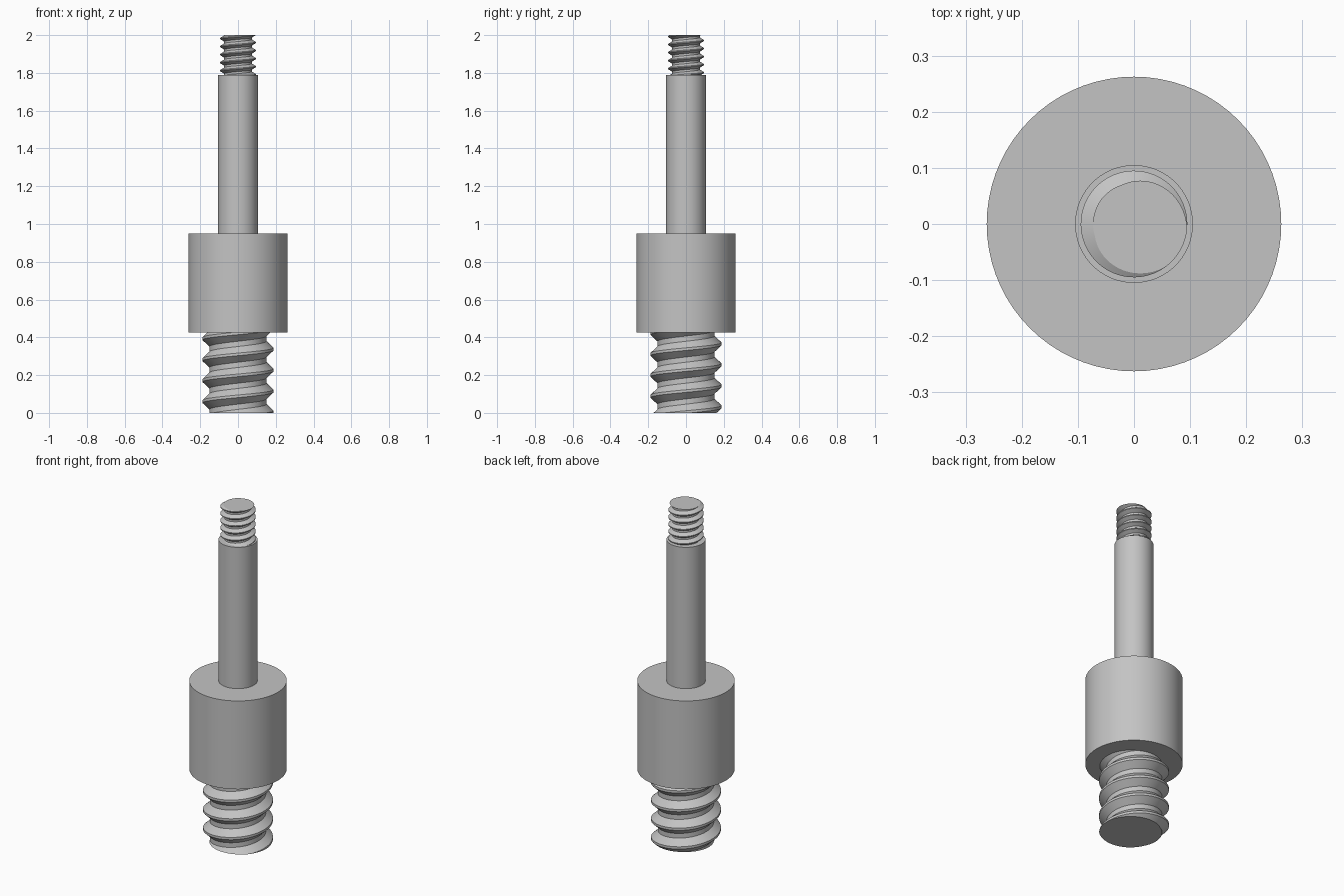
import bpy
import bmesh
from math import cos, sin, tau, radians

cube = bpy.data.objects.get("Cube")
if cube:
    bpy.data.objects.remove(cube, do_unlink=True)

# One plain metal colour for everything
STEEL = (0.55, 0.55, 0.55, 1.0)
steel = bpy.data.materials.new("grey steel")
steel.use_nodes = True
steel.diffuse_color = STEEL
steel.node_tree.nodes["Principled BSDF"].inputs["Base Color"].default_value = STEEL

SEGMENTS = 72


def finish(bm, name):
    """Turn a bmesh into a smooth-shaded steel object with sharp edges."""
    bmesh.ops.recalc_face_normals(bm, faces=bm.faces[:])
    mesh = bpy.data.meshes.new(name)
    bm.to_mesh(mesh)
    bm.free()
    mesh.materials.append(steel)
    obj = bpy.data.objects.new(name, mesh)
    bpy.context.collection.objects.link(obj)
    bpy.ops.object.select_all(action='DESELECT')
    obj.select_set(True)
    bpy.context.view_layer.objects.active = obj
    bpy.ops.object.shade_smooth_by_angle(angle=radians(25))
    return obj


def cylinder(name, radius, bottom, top):
    bm = bmesh.new()
    bmesh.ops.create_cone(bm, cap_ends=True, segments=SEGMENTS, radius1=radius,
                          radius2=radius, depth=top - bottom)
    bmesh.ops.translate(bm, verts=bm.verts[:], vec=(0, 0, (bottom + top) / 2))
    return finish(bm, name)


def thread(name, minor, major, pitch, bottom, top, crest_z, crest_angle):
    """Right-hand helical thread, trimmed flat and capped at both ends."""
    # Flat crest, sloping flank, flat root, as fractions of the pitch
    profile = [(-1 / 16, major), (1 / 16, major), (3 / 8, minor), (5 / 8, minor)]
    first = int((bottom - crest_z) / pitch - 3) * SEGMENTS
    last = int((top - crest_z) / pitch + 3) * SEGMENTS
    bm = bmesh.new()
    rows = []
    for i in range(first, last + 1):
        a = crest_angle + tau * i / SEGMENTS
        rows.append([bm.verts.new((r * cos(a), r * sin(a),
                                   crest_z + pitch * (i / SEGMENTS + t)))
                     for t, r in profile])
    # The last profile point joins the first one a full turn later
    for i in range(len(rows) - SEGMENTS - 1):
        here = rows[i] + [rows[i + SEGMENTS][0]]
        there = rows[i + 1] + [rows[i + 1 + SEGMENTS][0]]
        for k in range(len(profile)):
            bm.faces.new((here[k], there[k], there[k + 1], here[k + 1]))
    # Flat ends
    for z, direction in ((bottom, -1), (top, 1)):
        cut = bmesh.ops.bisect_plane(
            bm, geom=bm.verts[:] + bm.edges[:] + bm.faces[:], dist=1e-6,
            plane_co=(0, 0, z), plane_no=(0, 0, direction), clear_outer=True)
        rim = [e for e in cut["geom_cut"] if isinstance(e, bmesh.types.BMEdge)]
        bmesh.ops.edgeloop_fill(bm, edges=rim)
    loose = [v for v in bm.verts if not v.link_faces]
    bmesh.ops.delete(bm, geom=loose, context='VERTS')
    return finish(bm, name)


# Plain turned sections
cylinder("collar", 0.2625, 0.425, 0.95)
cylinder("shank", 0.105, 0.945, 1.79)

# Coarse thread below the collar, fine thread on the tip
thread("lower_thread", 0.151, 0.188, 0.111, 0.0, 0.43, 0.0, radians(-15))
thread("upper_thread", 0.073, 0.095, 0.0425, 1.785, 2.0, 2.0, radians(-28))
